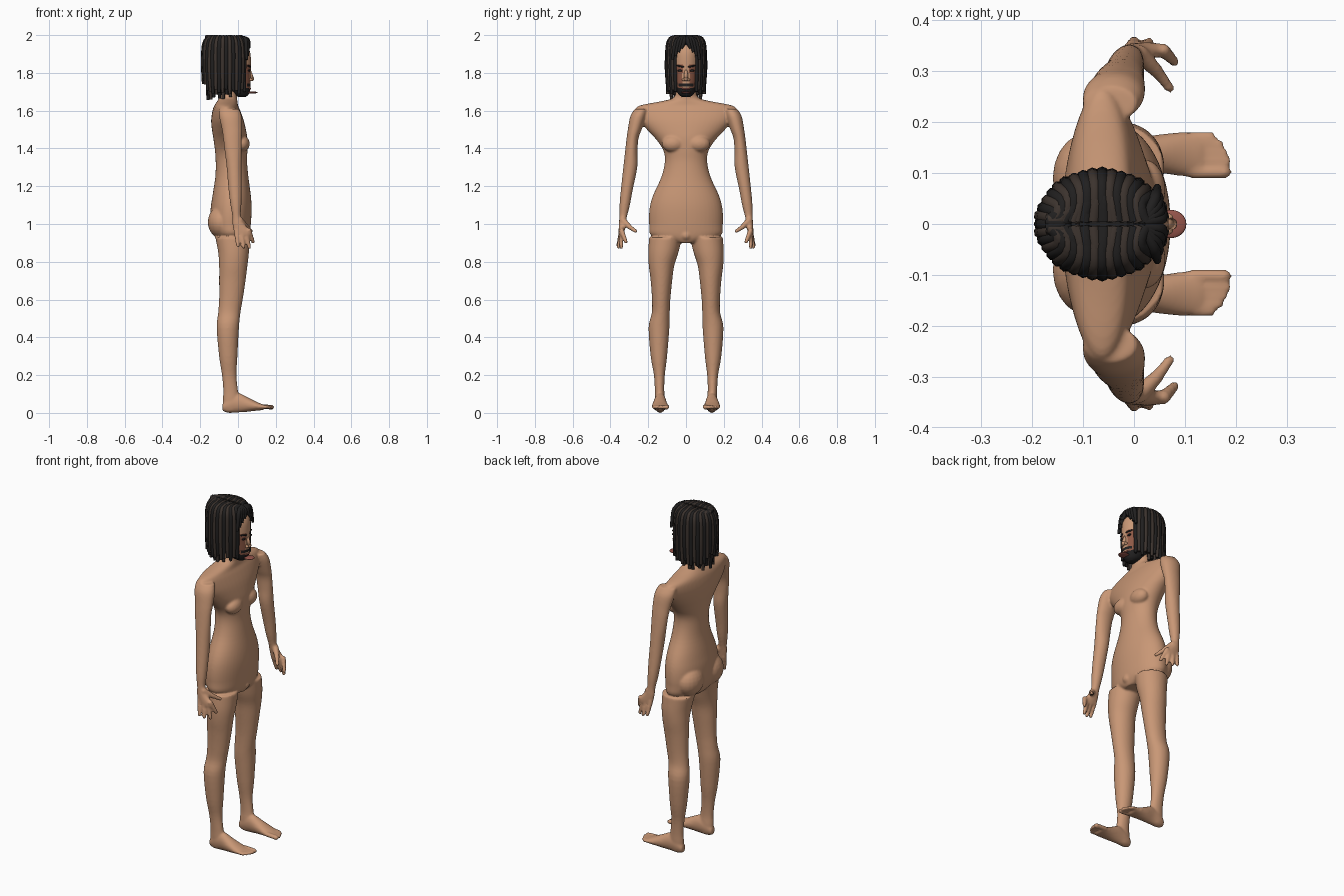
import bpy, bmesh, math
from mathutils import Vector, Matrix

cube = bpy.data.objects.get("Cube")
if cube:
    bpy.data.objects.remove(cube, do_unlink=True)


def material(name, rgb):
    m = bpy.data.materials.new(name)
    m.use_nodes = True
    m.diffuse_color = (*rgb, 1)
    bsdf = m.node_tree.nodes["Principled BSDF"]
    bsdf.inputs["Base Color"].default_value = (*rgb, 1)
    bsdf.inputs["Roughness"].default_value = 0.8
    return m


SKIN = material("skin", (0.58, 0.31, 0.18))
CHEEK = material("cheek_brown", (0.27, 0.1, 0.06))
BLACK = material("hair_black", (0.015, 0.014, 0.014))
BROWN = material("hair_brown", (0.045, 0.033, 0.027))
LIP = material("lip_red", (0.3, 0.09, 0.07))


def finish(name, bm, mats):
    bmesh.ops.recalc_face_normals(bm, faces=bm.faces)
    mesh = bpy.data.meshes.new(name)
    bm.to_mesh(mesh)
    bm.free()
    for m in mats:
        mesh.materials.append(m)
    mesh.shade_smooth()
    obj = bpy.data.objects.new(name, mesh)
    bpy.context.collection.objects.link(obj)
    return obj


def apply_all(obj):
    bpy.ops.object.select_all(action='DESELECT')
    obj.select_set(True)
    bpy.context.view_layer.objects.active = obj
    bpy.ops.object.convert(target='MESH')


def catmull(a, b, c, d, t):
    return 0.5 * (2 * b + (c - a) * t + (2 * a - 5 * b + 4 * c - d) * t * t
                  + (3 * b - a - 3 * c + d) * t ** 3)


def loft(bm, rows, axis="z", side=1, n=32, steps=4):
    """Rows hold a station and the low/high limits of the section there."""
    dense = []
    last = len(rows) - 1
    for i in range(last):
        four = [rows[max(i - 1, 0)], rows[i], rows[i + 1], rows[min(i + 2, last)]]
        for k in range(steps):
            dense.append([catmull(*v, k / steps) for v in zip(*four)])
    dense.append(rows[-1])
    rings = []
    for s, u0, u1, v0, v1 in dense:
        ring = []
        for j in range(n):
            a = math.tau * j / n
            u = (u0 + u1) / 2 + (u1 - u0) / 2 * math.cos(a)
            v = (v0 + v1) / 2 + (v1 - v0) / 2 * math.sin(a)
            p = (u, v * side, s) if axis == "z" else (s, u * side, v)
            ring.append(bm.verts.new(p))
        rings.append(ring)
    for r, q in zip(rings, rings[1:]):
        for j in range(n):
            bm.faces.new((r[j], r[(j + 1) % n], q[(j + 1) % n], q[j]))
    bm.faces.new(rings[0])
    bm.faces.new(rings[-1])


def ball(bm, centre, radii):
    mat = Matrix.Translation(centre) @ Matrix.Diagonal((*radii, 1))
    bmesh.ops.create_uvsphere(bm, u_segments=20, v_segments=12, radius=1, matrix=mat)


def digit(bm, a, b, ra, rb):
    a, b = Vector(a), Vector(b)
    d = b - a
    mat = Matrix.Translation((a + b) / 2) @ d.to_track_quat('Z', 'Y').to_matrix().to_4x4()
    bmesh.ops.create_cone(bm, cap_ends=True, segments=12, radius1=ra, radius2=rb,
                          depth=d.length, matrix=mat)
    ball(bm, a, (ra,) * 3)
    ball(bm, b, (rb,) * 3)


# Body: torso, legs, feet, arms and hands fused into one skin
body = bmesh.new()
torso = [(.9, -.09, .045, .06), (.935, -.125, .06, .18), (1.0, -.145, .068, .195),
         (1.08, -.145, .072, .193), (1.15, -.135, .068, .175), (1.25, -.12, .055, .13),
         (1.33, -.118, .048, .112), (1.39, -.122, .05, .12), (1.45, -.13, .05, .16),
         (1.5, -.138, .042, .207), (1.55, -.142, .03, .25), (1.6, -.135, .012, .268),
         (1.627, -.125, 0, .245), (1.65, -.11, -.003, .13), (1.67, -.1, -.005, .065),
         (1.72, -.1, 0, .052), (1.8, -.1, 0, .05)]
loft(body, [(z, b, f, -w, w) for z, b, f, w in torso], n=48)
leg = [(.93, -.12, .06, .02, .195), (.85, -.105, .058, .04, .2), (.78, -.1, .05, .062, .197),
       (.7, -.1, .04, .073, .187), (.6, -.1, .025, .083, .18), (.53, -.105, .013, .086, .181),
       (.45, -.113, .005, .088, .198), (.3, -.1, -.003, .1, .187), (.2, -.085, -.008, .112, .17),
       (.12, -.078, 0, .115, .165), (.06, -.08, .01, .11, .165), (.01, -.075, 0, .115, .16)]
foot = [(-.082, .12, .155, .01, .05), (-.05, .11, .165, 0, .09), (0, .105, .168, .002, .105),
        (.05, .1, .176, .006, .083), (.1, .093, .181, .012, .058), (.135, .092, .178, .015, .044)]
arm = [(1.61, -.1, .005, .2, .27), (1.57, -.1, .02, .21, .295), (1.5, -.085, .022, .235, .308),
       (1.45, -.078, .02, .252, .315), (1.38, -.07, .02, .257, .323), (1.3, -.06, .02, .258, .332),
       (1.18, -.05, .02, .282, .345), (1.1, -.04, .018, .297, .352), (1.04, -.03, .016, .312, .353),
       (1.0, -.03, .035, .32, .355), (.96, -.022, .07, .325, .357), (.94, -.01, .068, .33, .355)]
toes = [(.102, .179, .013), (.124, .182, .01), (.142, .176, .009), (.158, .167, .009), (.172, .152, .009)]
fingers = [(-.01, 0, .36, .885), (.015, .03, .357, .878), (.038, .06, .343, .876), (.058, .08, .318, .905)]
for s in (1, -1):
    loft(body, leg, side=s)
    loft(body, foot, axis="x", side=s)
    loft(body, arm, side=s)
    for y, x, r in toes:
        digit(body, (.115, s * y, .034), (x, s * y, .03), r, r)
    for x0, x1, y, z in fingers:
        digit(body, (x0, s * .341, .965), (x1, s * y, z), .014, .01)
    digit(body, (.01, s * .335, 1.02), (.045, s * .3, .985), .018, .014)
    digit(body, (.045, s * .3, .985), (.07, s * .267, .962), .013, .01)
    ball(body, (.02, s * .068, 1.425), (.042, .06, .045))
    ball(body, (-.09, s * .09, 1.01), (.07, .09, .085))
ball(body, (.02, 0, .94), (.05, .04, .035))
skin = finish("body", body, [SKIN])
remesh = skin.modifiers.new("fuse", 'REMESH')
remesh.mode = 'VOXEL'
remesh.voxel_size = .006
remesh.use_smooth_shade = True
relax = skin.modifiers.new("relax", 'SMOOTH')
relax.factor = .5
relax.iterations = 5
apply_all(skin)

# Head, with beard and cheeks coloured by position
head = bmesh.new()
skull = [(1.672, .005, .04, .02), (1.685, -.03, .055, .038), (1.71, -.07, .064, .053),
         (1.75, -.11, .066, .066), (1.8, -.13, .066, .074), (1.83, -.135, .068, .076),
         (1.9, -.14, .066, .077), (1.94, -.13, .05, .068), (1.965, -.09, .02, .04)]
loft(head, [(z, b, f, -w, w) for z, b, f, w in skull], n=64, steps=8)
for f in head.faces:
    c = f.calc_center_median()
    beard_top = 1.715 + 4 * c.y ** 2 + (.03 if abs(c.y) > .045 else 0)
    moustache = abs(c.z - 1.738) < .009 and abs(c.y) < .04
    if c.x > -.08 and (c.z < beard_top or moustache):
        f.material_index = 2
    elif c.z < 1.85 and abs(c.y) > .018:
        f.material_index = 1
finish("head", head, [SKIN, CHEEK, BLACK])

nose = bmesh.new()
digit(nose, (.06, 0, 1.815), (.073, 0, 1.768), .008, .012)
for s in (1, -1):
    ball(nose, (.066, s * .012, 1.764), (.011, .009, .008))
finish("nose", nose, [SKIN])

lips = bmesh.new()
ball(lips, (.072, 0, 1.696), (.031, .028, .006))
ball(lips, (.06, 0, 1.716), (.01, .022, .006))
finish("lips", lips, [LIP])

eyes = bmesh.new()
for s in (1, -1):
    ball(eyes, (.059, s * .031, 1.812), (.006, .013, .006))
    digit(eyes, (.064, s * .014, 1.832), (.054, s * .046, 1.838), .005, .004)
finish("eyes_and_brows", eyes, [BLACK])

# Hair: scalp cap plus hanging locks
CX = -.065
cap = bmesh.new()
scalp = [(1.72, -.145, -.06, .06), (1.78, -.17, -.03, .083), (1.86, -.175, -.005, .093),
         (1.92, -.17, .03, .092), (1.96, -.155, .045, .078), (1.985, -.115, .03, .045)]
loft(cap, [(z, b, f, -w, w) for z, b, f, w in scalp], n=40)
finish("scalp_hair", cap, [BLACK])


def make_locks(name, paths, mat):
    curve = bpy.data.curves.new(name, 'CURVE')
    curve.dimensions = '3D'
    curve.bevel_depth = 1
    curve.bevel_resolution = 2
    curve.resolution_u = 4
    curve.use_fill_caps = True
    for path, r in paths:
        sp = curve.splines.new('NURBS')
        sp.points.add(len(path) - 1)
        for i, (pt, p) in enumerate(zip(sp.points, path)):
            pt.co = (*p, 1)
            pt.radius = r * (.6 if i == len(path) - 1 else 1)
        sp.order_u = 3
        sp.use_endpoint_u = True
    curve.materials.append(mat)
    obj = bpy.data.objects.new(name, curve)
    bpy.context.collection.objects.link(obj)
    apply_all(obj)
    obj.data.shade_smooth()


def lock(angle, s, reach, end):
    """One lock from the crown parting, over the side and straight down."""
    def at(k, z):
        return (CX + .118 * k * math.cos(angle), s * .098 * k * math.sin(angle), z)
    root = (CX + .105 * math.cos(angle), s * .006, 1.985)
    wave = .03 * math.sin(angle * 9)
    return [root, at(.7 * reach, 1.992), at(.95 * reach, 1.965), at(reach, 1.9),
            at(reach * (1 + wave), (1.9 + end) / 2), at(reach * (1 - wave), end)]


black, brown = [], []
for s in (1, -1):
    for i in range(17):
        a = math.radians(34 + i * 146 / 16)
        end = 1.70 + .012 * math.sin(i * 2.3) + (.05 if i > 12 else 0)
        (brown if i % 2 else black).append((lock(a, s, 1, end), .0135))
    for i in range(10):
        a = math.radians(75 + i * 105 / 9)
        end = 1.672 + .015 * math.sin(i * 1.9)
        (black if i % 2 else brown).append((lock(a, s, .8, end), .014))
    # short fringe parted over the forehead
    for i in range(4):
        y, z = .012 + .016 * i, 1.93 - .02 * i
        x = .05 - .004 * i
        black.append(([(.02, s * .005, 1.985), (x, s * y * .7, 1.982),
                       (x + .006, s * y, 1.955), (x + .008, s * (y + .012), z)], .012))
make_locks("black_locks", black, BLACK)
make_locks("brown_locks", brown, BROWN)
